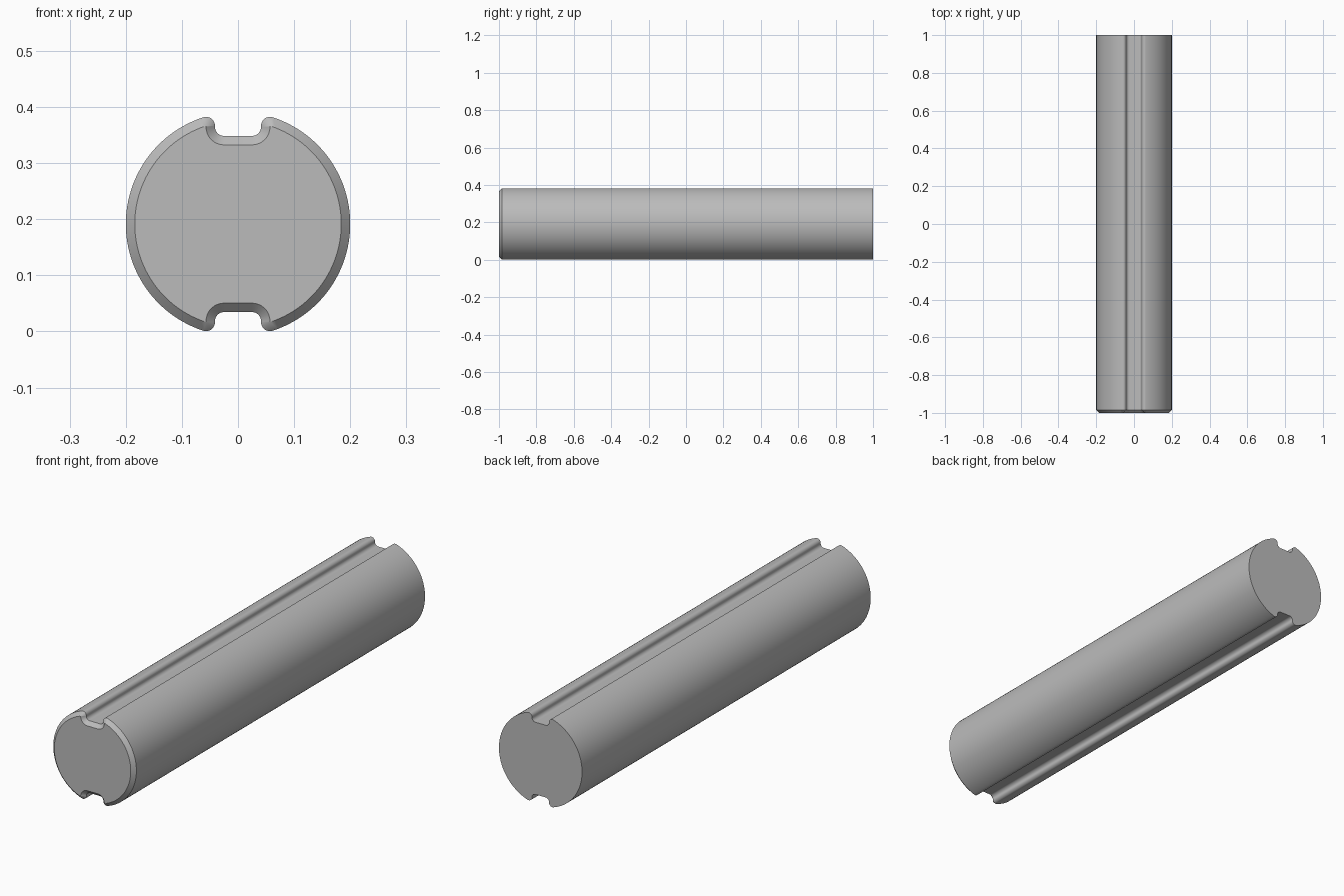
import bpy
import bmesh
from math import radians, sin, cos, atan2, pi

RADIUS = 0.2          # shaft radius
EDGE = 0.016          # fillet, lip and chamfer size
FLOOR = 0.157         # groove floor height above the axis
LIP_X = 0.057         # lip centre, half the groove opening plus one fillet
AXIS_Z = 0.1915

if "Cube" in bpy.data.objects:
    bpy.data.objects.remove(bpy.data.objects["Cube"])


def arc(cx, cz, r, start, end, steps):
    return [(cx + r * cos(start + (end - start) * i / steps),
             cz + r * sin(start + (end - start) * i / steps))
            for i in range(steps + 1)]


def section(inset):
    """Closed outline of the grooved shaft, offset inward."""
    lip_z = ((RADIUS - EDGE) ** 2 - LIP_X ** 2) ** 0.5
    lip_angle = atan2(lip_z, LIP_X)
    # One quarter: groove fillet, rounded lip, outer arc down to the side
    quarter = arc(LIP_X - 2 * EDGE, FLOOR + EDGE, EDGE + inset, -pi / 2, 0, 8)
    quarter += arc(LIP_X, lip_z, EDGE - inset, pi, lip_angle, 10)
    quarter += arc(0, 0, RADIUS - inset, lip_angle, 0, 24)[1:]
    right = quarter + [(x, -z) for x, z in quarter[-2::-1]]
    return right + [(-x, z) for x, z in reversed(right[:])][0:]


# Loft the back end, the start of the chamfer and the front end
bm = bmesh.new()
rings = []
for y, inset in ((1, 0), (-1 + EDGE, 0), (-1, EDGE)):
    rings.append([bm.verts.new((x, y, z + AXIS_Z)) for x, z in section(inset)])
count = len(rings[0])
for a, b in zip(rings, rings[1:]):
    for i in range(count):
        j = (i + 1) % count
        bm.faces.new((a[i], a[j], b[j], b[i]))
bm.faces.new(rings[0])
bm.faces.new(rings[-1])
bmesh.ops.remove_doubles(bm, verts=bm.verts[:], dist=0.00005)
bmesh.ops.recalc_face_normals(bm, faces=bm.faces[:])

mesh = bpy.data.meshes.new("grooved_shaft")
bm.to_mesh(mesh)
bm.free()
shaft = bpy.data.objects.new("grooved_shaft", mesh)
bpy.context.collection.objects.link(shaft)

# Plain grey
grey = bpy.data.materials.new("plain grey")
grey.use_nodes = True
colour = (0.5, 0.5, 0.5, 1)
grey.diffuse_color = colour
grey.node_tree.nodes["Principled BSDF"].inputs["Base Color"].default_value = colour
mesh.materials.append(grey)

# Smooth walls with crisp chamfer and end edges
bpy.ops.object.select_all(action="DESELECT")
shaft.select_set(True)
bpy.context.view_layer.objects.active = shaft
bpy.ops.object.shade_smooth_by_angle(angle=radians(30))
